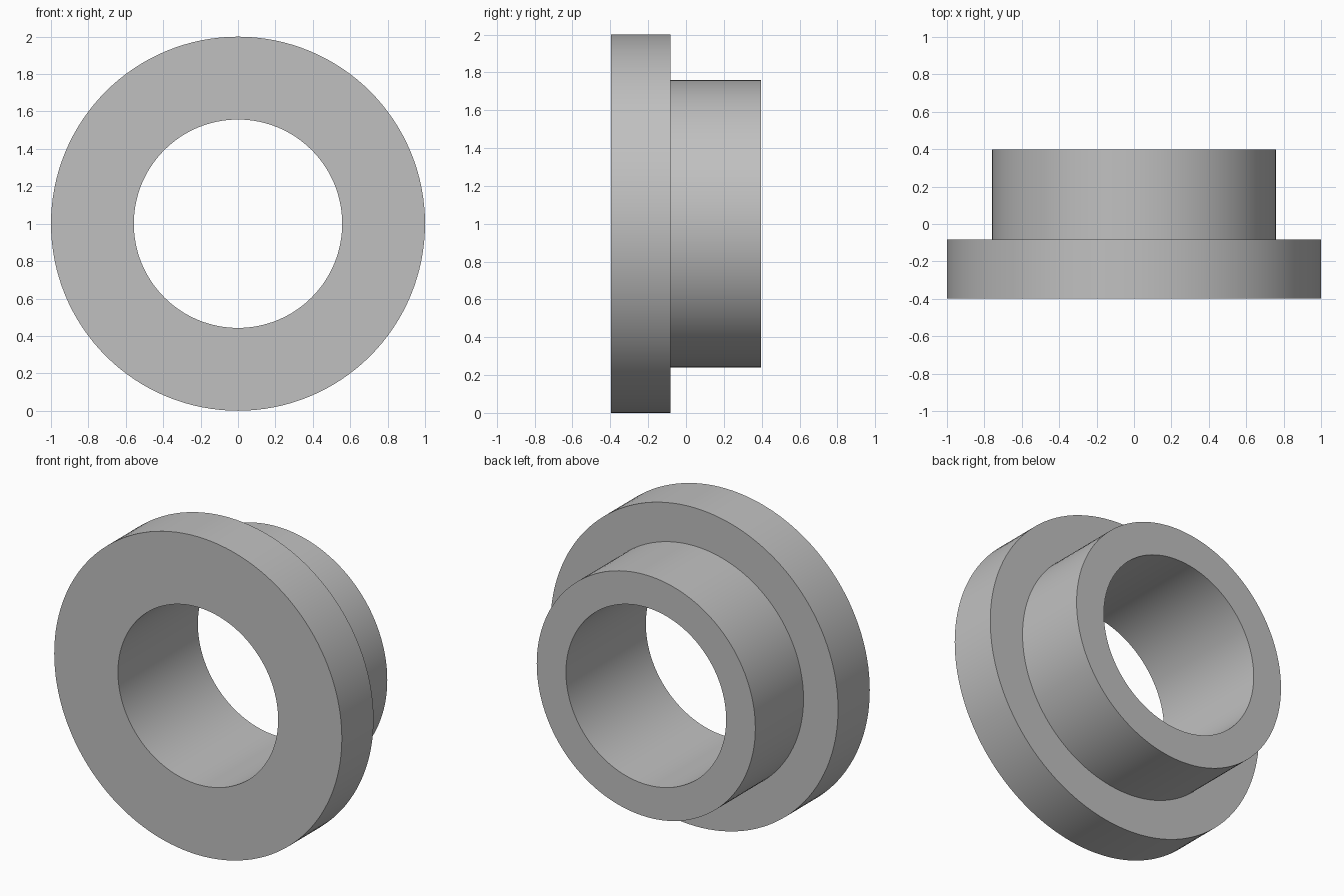
import bpy, bmesh, math
from mathutils import Matrix, Vector

cube = bpy.data.objects.get("Cube")
if cube:
    bpy.data.objects.remove(cube, do_unlink=True)

# Plain grey material
grey = bpy.data.materials.new("plain_grey")
grey.use_nodes = True
colour = (0.53, 0.53, 0.53, 1)
grey.diffuse_color = colour
grey.node_tree.nodes["Principled BSDF"].inputs["Base Color"].default_value = colour

# Ring section as (radius, y): bore, flange in front, narrower sleeve behind
BORE, SLEEVE, FLANGE = 0.557, 0.76, 1.0
FRONT, STEP, BACK = -0.397, -0.082, 0.397
SEGMENTS = 128
section = [(BORE, FRONT), (FLANGE, FRONT), (FLANGE, STEP),
           (SLEEVE, STEP), (SLEEVE, BACK), (BORE, BACK)]

# Revolve the section about the y axis
bm = bmesh.new()
verts = [bm.verts.new((r, y, 0)) for r, y in section]
edges = [bm.edges.new((v, verts[(i + 1) % len(verts)])) for i, v in enumerate(verts)]
bmesh.ops.spin(bm, geom=verts + edges, cent=(0, 0, 0), axis=(0, 1, 0),
               angle=math.tau, steps=SEGMENTS, use_merge=True)
bmesh.ops.remove_doubles(bm, verts=bm.verts, dist=0.0001)
bmesh.ops.recalc_face_normals(bm, faces=bm.faces)
bmesh.ops.transform(bm, matrix=Matrix.Translation(Vector((0, 0, FLANGE))), verts=bm.verts)

mesh = bpy.data.meshes.new("flanged_bushing")
bm.to_mesh(mesh)
bm.free()
mesh.materials.append(grey)
bushing = bpy.data.objects.new("flanged_bushing", mesh)
bpy.context.collection.objects.link(bushing)

# Smooth round walls with crisp rims
bpy.ops.object.select_all(action='DESELECT')
bushing.select_set(True)
bpy.context.view_layer.objects.active = bushing
bpy.ops.object.shade_smooth_by_angle(angle=math.radians(30))
